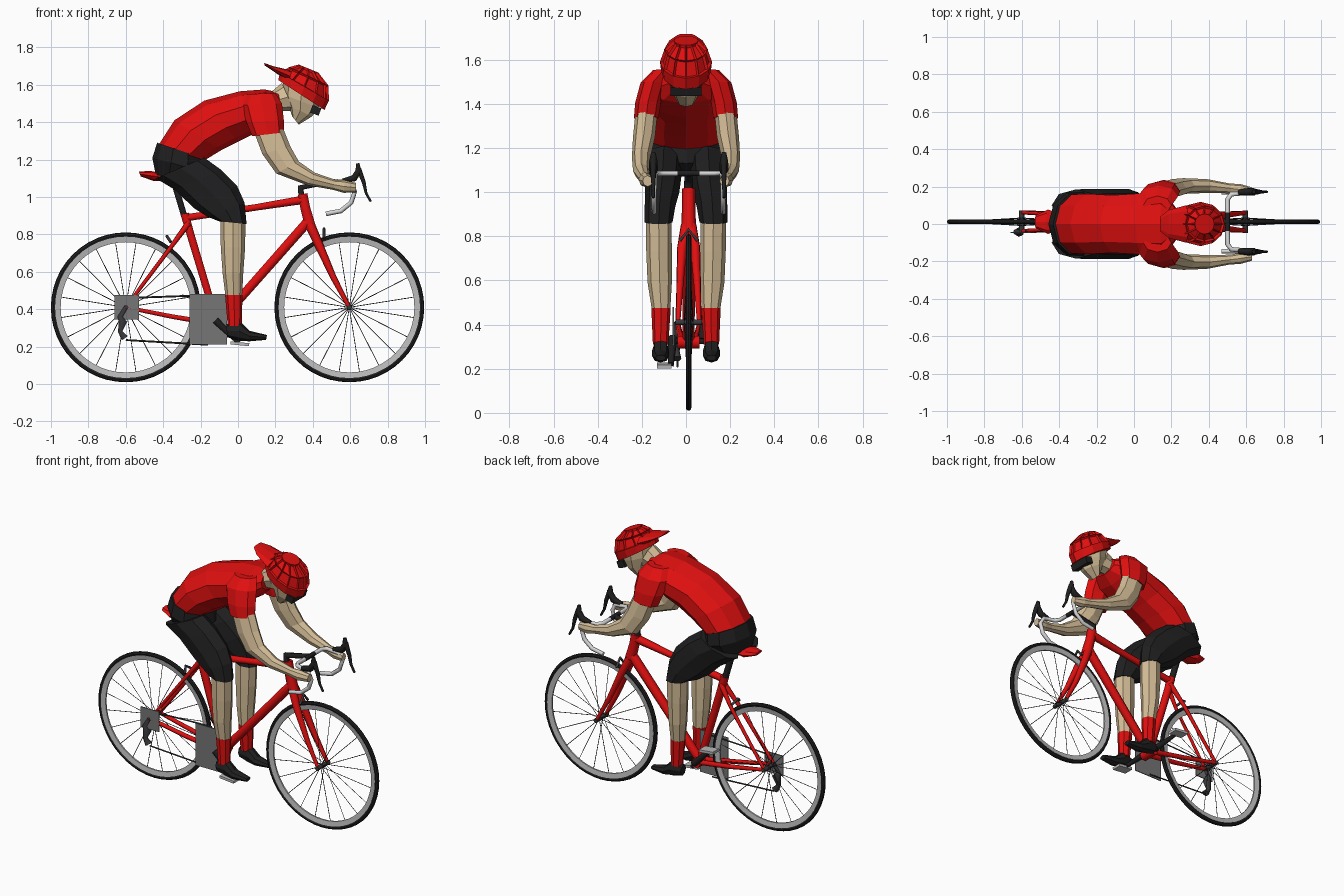
import bpy, bmesh, math
from mathutils import Vector


def material(name, r, g, b):
    m = bpy.data.materials.new(name)
    m.diffuse_color = (r, g, b, 1)
    return m


RED = material("red", 0.75, 0.005, 0.005)
BLACK = material("black", 0.014, 0.014, 0.015)
SKIN = material("skin", 0.66, 0.51, 0.31)
GREY = material("grey", 0.18, 0.18, 0.18)
SILVER = material("silver", 0.5, 0.5, 0.5)
WHITE = material("pale_grey", 0.68, 0.68, 0.68)
STEEL = material("dark_steel", 0.04, 0.04, 0.045)
YC = 0.012  # middle plane of the bicycle


def finish(name, bm, mat, smooth=False):
    bmesh.ops.recalc_face_normals(bm, faces=bm.faces)
    me = bpy.data.meshes.new(name)
    bm.to_mesh(me)
    bm.free()
    me.materials.append(mat)
    for p in me.polygons:
        p.use_smooth = smooth
    ob = bpy.data.objects.new(name, me)
    bpy.context.collection.objects.link(ob)
    return ob


def loft(name, sections, mat, n=8, side=1, vents=False):
    """Oval rings; each is (x1, z1, x2, z2, y, half_width) across its diameter."""
    bm = bmesh.new()
    rings = []
    for x1, z1, x2, z2, y, hw in sections:
        mid = Vector(((x1 + x2) / 2, y * side, (z1 + z2) / 2))
        half = Vector(((x1 - x2) / 2, 0, (z1 - z2) / 2))
        ring = []
        for i in range(n):
            a = 2 * math.pi * i / n
            ring.append(bm.verts.new(mid + half * math.cos(a) + Vector((0, hw * math.sin(a), 0))))
        rings.append(ring)
    for a, b in zip(rings, rings[1:]):
        for i in range(n):
            j = (i + 1) % n
            bm.faces.new((a[i], a[j], b[j], b[i]))
    bm.faces.new(rings[0])
    bm.faces.new(rings[-1])
    if vents:  # sunken panels between raised ribs
        bmesh.ops.recalc_face_normals(bm, faces=bm.faces)
        quads = [f for f in bm.faces if len(f.verts) == 4][n:]
        bmesh.ops.inset_individual(bm, faces=quads, thickness=0.009, depth=-0.012)
    return finish(name, bm, mat)


def tube(name, paths, mat, r=1.0, sides=1):
    """Round tubes along paths of (x, y, z, radius)."""
    cu = bpy.data.curves.new(name, 'CURVE')
    cu.dimensions = '3D'
    cu.bevel_depth = r
    cu.bevel_resolution = sides
    cu.use_fill_caps = True
    for path in paths:
        sp = cu.splines.new('POLY')
        sp.points.add(len(path) - 1)
        for p, (x, y, z, rad) in zip(sp.points, path):
            p.co = (x, y + YC, z, 1)
            p.radius = rad
    tmp = bpy.data.objects.new(name + "_path", cu)
    bpy.context.collection.objects.link(tmp)
    bpy.context.view_layer.update()
    me = bpy.data.meshes.new_from_object(tmp.evaluated_get(bpy.context.evaluated_depsgraph_get()))
    bpy.data.objects.remove(tmp)
    me.name = name
    me.materials.clear()
    me.materials.append(mat)
    ob = bpy.data.objects.new(name, me)
    bpy.context.collection.objects.link(ob)
    return ob


def ring(name, cx, cz, profile, mat, n=48):
    """Closed (radius, y) profile turned around a wheel axle."""
    bm = bmesh.new()
    rows = []
    for i in range(n):
        a = 2 * math.pi * i / n
        rows.append([bm.verts.new((cx + r * math.cos(a), YC + y, cz + r * math.sin(a))) for r, y in profile])
    k = len(profile)
    for i in range(n):
        a, b = rows[i], rows[(i + 1) % n]
        for j in range(k):
            bm.faces.new((a[j], a[(j + 1) % k], b[(j + 1) % k], b[j]))
    return finish(name, bm, mat)


def box(name, c, size, mat, tilt=0):
    bm = bmesh.new()
    bmesh.ops.create_cube(bm, size=1)
    bmesh.ops.scale(bm, vec=size, verts=bm.verts)
    ob = finish(name, bm, mat)
    ob.location = c
    ob.rotation_euler = (0, tilt, 0)
    return ob


# Wheels
for label, cx in (("rear", -0.6), ("front", 0.595)):
    cz = 0.41
    tyre = [(0.387 + 0.0135 * math.cos(a), 0.0125 * math.sin(a))
            for a in (math.pi * i / 4 for i in range(8))]
    ring(label + "_tyre", cx, cz, tyre, BLACK)
    ring(label + "_rim", cx, cz, [(0.348, -0.005), (0.378, -0.010), (0.378, 0.010), (0.348, 0.005)], SILVER)
    spokes = []
    for i in range(20):
        a = 2 * math.pi * (i + 0.5) / 20
        c, s = math.cos(a), math.sin(a)
        spokes.append([(cx + 0.012 * c, 0.02 * (-1) ** i, cz + 0.012 * s, 1), (cx + 0.35 * c, 0, cz + 0.35 * s, 1)])
    tube(label + "_spokes", spokes, STEEL, 0.002, 0)
    tube(label + "_hub", [[(cx, -0.06, cz, 1), (cx, 0.06, cz, 1)]], STEEL, 0.014)

# Frame and fork
tube("top_tube", [[(-0.27, 0, 0.89, 0.022), (0.1, 0, 0.945, 0.02), (0.35, 0, 0.985, 0.026)]], RED)
tube("down_tube", [[(0.375, 0, 0.87, 0.03), (-0.11, 0, 0.32, 0.027)]], RED)
tube("seat_tube", [[(-0.285, 0, 0.91, 0.026), (-0.26, 0, 0.82, 0.024), (-0.11, 0, 0.32, 0.022)]], RED)
tube("head_tube", [[(0.345, 0, 1.015, 0.03), (0.36, 0, 0.94, 0.03), (0.39, 0, 0.83, 0.034)]], RED)
tube("bottom_bracket", [[(-0.11, -0.05, 0.32, 1), (-0.11, 0.05, 0.32, 1)]], RED, 0.032)
tube("seat_stays", [[(-0.265, 0.012 * s, 0.86, 0.018), (-0.36, 0.035 * s, 0.73, 0.012),
                     (-0.6, 0.05 * s, 0.41, 0.010)] for s in (-1, 1)], RED)
tube("chain_stays", [[(-0.11, 0.025 * s, 0.32, 0.016), (-0.35, 0.04 * s, 0.36, 0.014),
                      (-0.6, 0.05 * s, 0.41, 0.011)] for s in (-1, 1)], RED)
tube("fork", [[(0.385, 0.01 * s, 0.85, 0.028), (0.43, 0.03 * s, 0.75, 0.024), (0.51, 0.04 * s, 0.57, 0.017),
               (0.595, 0.048 * s, 0.41, 0.011)] for s in (-1, 1)], RED)
tube("seat_post", [[(-0.285, 0, 0.89, 1), (-0.345, 0, 1.09, 1)]], BLACK, 0.019)
loft("saddle", [(-0.53, 1.135, -0.52, 1.11, YC, 0.035), (-0.47, 1.14, -0.45, 1.085, YC, 0.065),
                (-0.36, 1.115, -0.36, 1.085, YC, 0.03), (-0.24, 1.11, -0.24, 1.09, YC, 0.018)], RED)
tube("brakes", [[(-0.36, -0.04, 0.76, 1), (-0.38, 0, 0.79, 1), (-0.36, 0.04, 0.76, 1)],
                [(0.46, -0.04, 0.78, 1), (0.46, 0, 0.83, 1), (0.46, 0.04, 0.78, 1)]], STEEL, 0.008)

# Handlebar, stem, hoods and levers
tube("stem", [[(0.34, 0, 1.0, 0.02), (0.335, 0, 1.05, 0.02), (0.50, 0, 1.085, 0.016)],
              [(0.50, -0.05, 1.085, 0.014), (0.50, 0.05, 1.085, 0.014)]], BLACK)
tube("drop_bar", [[(0.50, 0.04 * s, 1.085, 1), (0.50, 0.12 * s, 1.085, 1), (0.52, 0.147 * s, 1.085, 1),
                   (0.60, 0.155 * s, 1.075, 1), (0.625, 0.157 * s, 1.03, 1), (0.605, 0.157 * s, 0.97, 1),
                   (0.55, 0.157 * s, 0.925, 1), (0.47, 0.157 * s, 0.91, 1)] for s in (-1, 1)], WHITE, 0.013)
tube("brake_hoods", [[(0.56, 0.158 * s, 1.085, 0.015), (0.62, 0.16 * s, 1.10, 0.021),
                      (0.645, 0.16 * s, 1.14, 0.019), (0.64, 0.16 * s, 1.18, 0.010)] for s in (-1, 1)], BLACK)
tube("brake_levers", [[(0.645, 0.16 * s, 1.15, 0.016), (0.672, 0.16 * s, 1.08, 0.012),
                       (0.685, 0.16 * s, 1.02, 0.008), (0.71, 0.16 * s, 0.975, 0.007)] for s in (-1, 1)], BLACK)

# Drive train
box("chainring_plate", (-0.16, -0.058, 0.345), (0.2, 0.006, 0.27), GREY)
box("sprocket_plate", (-0.595, -0.045, 0.41), (0.13, 0.006, 0.13), GREY)
tube("chain", [[(-0.58, -0.05, 0.46, 1), (-0.16, -0.05, 0.475, 1)],
               [(-0.60, -0.05, 0.235, 1), (-0.16, -0.05, 0.21, 1)]], STEEL, 0.005, 0)
tube("derailleur", [[(-0.60, -0.055, 0.41, 0.012), (-0.63, -0.055, 0.36, 0.016), (-0.615, -0.055, 0.33, 0.026),
                     (-0.63, -0.055, 0.28, 0.014), (-0.605, -0.055, 0.245, 0.022)]], STEEL)
tube("cranks", [[(-0.12, -0.072, 0.34, 0.022), (0.005, -0.08, 0.22, 0.013)],
                [(-0.11, 0.06, 0.325, 0.022), (-0.25, 0.075, 0.465, 0.013)],
                [(-0.11, -0.08, 0.325, 0.016), (-0.11, 0.07, 0.325, 0.016)]], BLACK)
for s, x, z in ((-1, 0.01, 0.215), (1, -0.25, 0.465)):
    box("pedal", (x, YC + 0.11 * s, z), (0.10, 0.065, 0.016), SILVER, 0.1)

# Rider's torso, shorts and saddle contact
loft("jersey", [(-0.43, 1.27, -0.18, 1.195, 0, 0.165), (-0.34, 1.41, -0.09, 1.25, 0, 0.17),
                (-0.18, 1.515, 0.0, 1.295, 0, 0.162), (0.01, 1.565, 0.08, 1.335, 0, 0.172),
                (0.14, 1.575, 0.18, 1.40, 0, 0.175), (0.215, 1.56, 0.235, 1.455, 0, 0.085)], RED, 10)
loft("shorts_hips", [(-0.432, 1.29, -0.18, 1.205, 0, 0.168), (-0.458, 1.21, -0.17, 1.13, 0, 0.178),
                     (-0.44, 1.12, -0.24, 1.07, 0, 0.13)], BLACK, 10)

for s, label in ((-1, "right_"), (1, "left_")):
    # Legs
    loft(label + "shorts_leg", [(-0.18, 1.21, -0.44, 1.10, 0.1, 0.085), (-0.09, 1.145, -0.34, 1.04, 0.103, 0.085),
                                (-0.005, 1.06, -0.235, 0.94, 0.108, 0.078), (0.035, 0.97, -0.165, 0.895, 0.118, 0.069),
                                (0.046, 0.855, -0.102, 0.87, 0.124, 0.063)], BLACK, 8, s)
    loft(label + "lower_leg", [(0.04, 0.875, -0.095, 0.885, 0.124, 0.058), (0.038, 0.73, -0.092, 0.73, 0.122, 0.058),
                               (0.028, 0.59, -0.082, 0.59, 0.119, 0.055), (0.022, 0.47, -0.067, 0.47, 0.113, 0.042)],
         SKIN, 8, s)
    loft(label + "sock", [(0.024, 0.475, -0.069, 0.475, 0.113, 0.044), (0.02, 0.31, -0.055, 0.31, 0.115, 0.035)],
         RED, 8, s)
    loft(label + "shoe", [(-0.063, 0.32, -0.058, 0.25, 0.115, 0.028), (0.01, 0.335, 0.0, 0.232, 0.115, 0.038),
                          (0.06, 0.285, 0.06, 0.228, 0.115, 0.038), (0.155, 0.262, 0.15, 0.236, 0.115, 0.024)],
         BLACK, 8, s)
    # Arms
    loft(label + "sleeve", [(0.20, 1.555, 0.05, 1.55, 0.10, 0.05), (0.235, 1.50, 0.02, 1.49, 0.148, 0.058),
                            (0.245, 1.41, 0.045, 1.40, 0.172, 0.058), (0.245, 1.345, 0.075, 1.325, 0.180, 0.056)],
         RED, 8, s)
    loft(label + "arm", [(0.24, 1.37, 0.085, 1.35, 0.179, 0.05), (0.28, 1.27, 0.13, 1.23, 0.19, 0.05),
                         (0.325, 1.19, 0.205, 1.125, 0.203, 0.042), (0.41, 1.13, 0.37, 1.063, 0.203, 0.037),
                         (0.52, 1.092, 0.51, 1.038, 0.19, 0.026), (0.57, 1.09, 0.565, 1.022, 0.184, 0.03),
                         (0.632, 1.075, 0.63, 1.025, 0.174, 0.022)], SKIN, 8, s)

# Head, glasses and helmet
loft("neck", [(0.17, 1.555, 0.19, 1.46, 0, 0.06), (0.235, 1.61, 0.30, 1.46, 0, 0.058)], SKIN)
loft("head", [(0.45, 1.56, 0.24, 1.64, 0, 0.085), (0.43, 1.475, 0.24, 1.55, 0, 0.078),
              (0.395, 1.43, 0.27, 1.49, 0, 0.066), (0.325, 1.387, 0.29, 1.43, 0, 0.04)], SKIN)
box("glasses", (0.415, 0, 1.463), (0.05, 0.14, 0.042), BLACK, 0.35)
loft("helmet", [(0.462, 1.465, 0.215, 1.625, 0, 0.112), (0.486, 1.515, 0.225, 1.665, 0, 0.118),
                (0.484, 1.595, 0.275, 1.695, 0, 0.098), (0.43, 1.665, 0.325, 1.708, 0, 0.055)],
     RED, 12, 1, True)
loft("helmet_brim", [(0.14, 1.717, 0.142, 1.704, 0, 0.04), (0.185, 1.70, 0.185, 1.675, 0, 0.075),
                     (0.29, 1.675, 0.27, 1.615, 0, 0.10)], RED)
